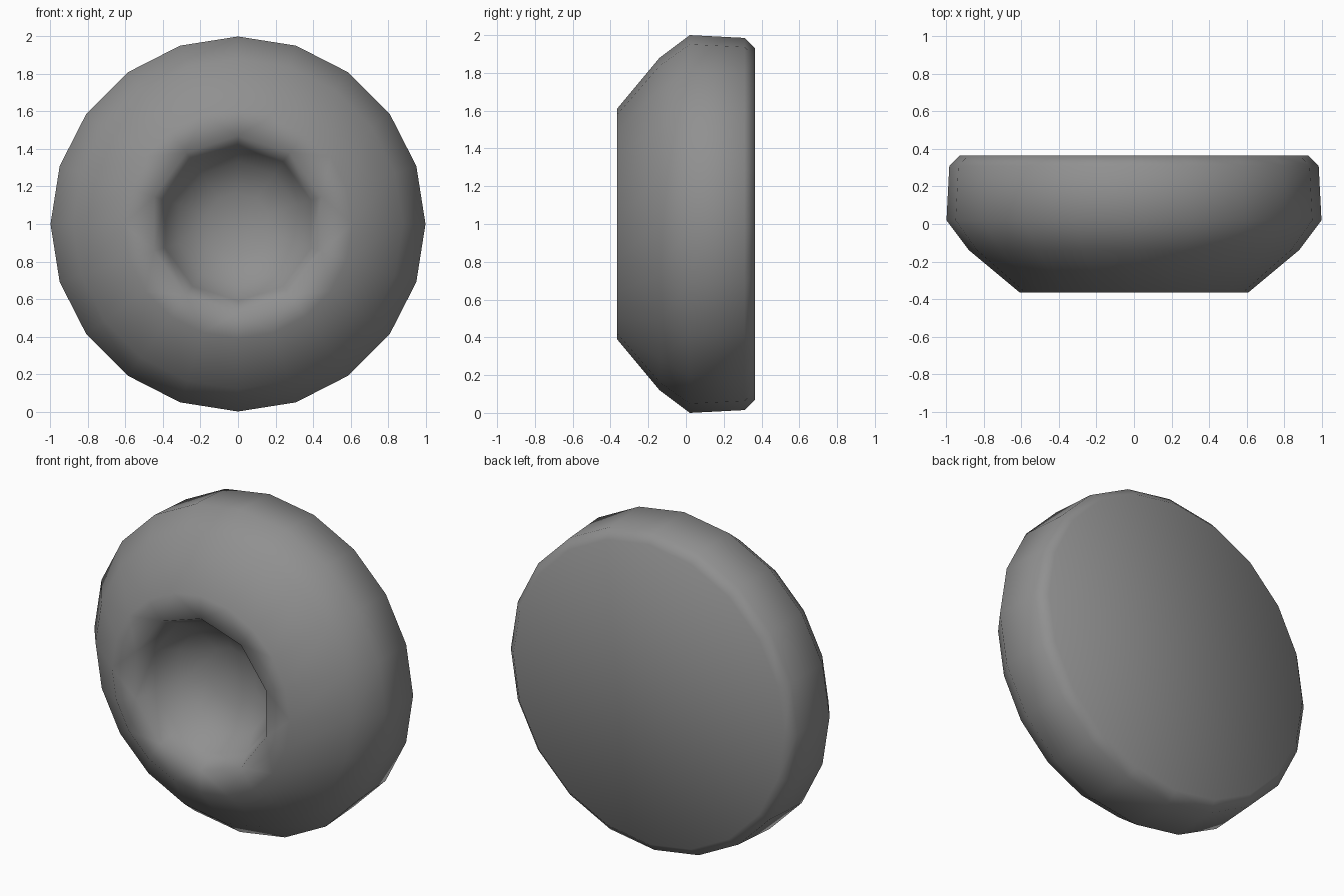
import bpy, bmesh, math

cube = bpy.data.objects.get("Cube")
if cube:
    bpy.data.objects.remove(cube, do_unlink=True)

# Single grey material
grey = bpy.data.materials.new("mid grey")
grey.use_nodes = True
color = (0.28, 0.28, 0.28, 1)
grey.diffuse_color = color
grey.node_tree.nodes["Principled BSDF"].inputs["Base Color"].default_value = color

# Profile from the back edge, around the rim, into the front bowl: radius, y
OUTER = [(0.93, 0.365), (0.985, 0.31), (1.0, 0.02), (0.88, -0.14), (0.61, -0.365)]
BOWL = [(0.47, -0.365), (0.41, -0.25), (0.33, -0.13), (0.17, -0.06)]
OUTER_SIDES, BOWL_SIDES = 20, 10

bm = bmesh.new()


def ring(radius, y, sides):
    """Closed loop of vertices around the y axis."""
    return [bm.verts.new((radius * math.sin(math.tau * i / sides), y,
                          1 + radius * math.cos(math.tau * i / sides)))
            for i in range(sides)]


def bridge(a, b):
    """Join two rings; b has either as many sides as a or half as many."""
    n, step = len(a), len(a) // len(b)
    for i in range(n):
        j = (i + 1) % n
        p, q = b[i // step], b[(j // step) % len(b)]
        corners = [a[i], a[j], q] + ([p] if p is not q else [])
        bm.faces.new(corners)


rings = [ring(r, y, OUTER_SIDES) for r, y in OUTER]
rings += [ring(r, y, BOWL_SIDES) for r, y in BOWL]
for a, b in zip(rings, rings[1:]):
    bridge(a, b)

# Flat back and bowl floor
bm.faces.new(rings[0])
centre = bm.verts.new((0, -0.04, 1))
last = rings[-1]
for i, v in enumerate(last):
    bm.faces.new((v, last[(i + 1) % len(last)], centre))

bmesh.ops.recalc_face_normals(bm, faces=bm.faces)
for f in bm.faces:
    f.smooth = True

mesh = bpy.data.meshes.new("hollowed_disc")
bm.to_mesh(mesh)
bm.free()
mesh.materials.append(grey)
disc = bpy.data.objects.new("hollowed_disc", mesh)
bpy.context.collection.objects.link(disc)
